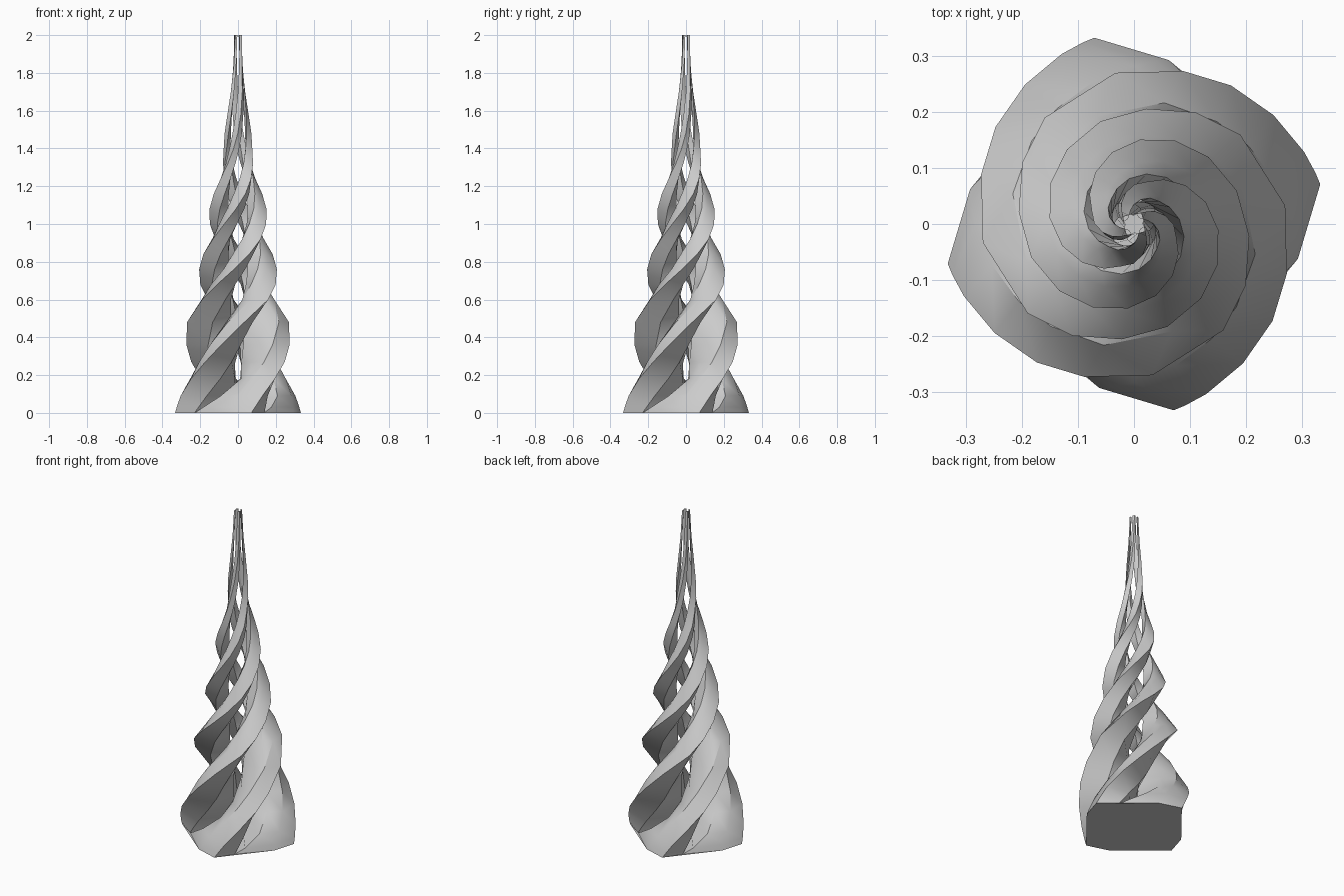
import bpy, bmesh, math
from mathutils import Vector

cube = bpy.data.objects.get("Cube")
if cube:
    bpy.data.objects.remove(cube, do_unlink=True)

grey = bpy.data.materials.new("plain grey")
grey.use_nodes = True
grey.diffuse_color = (0.6, 0.6, 0.6, 1)
grey.node_tree.nodes["Principled BSDF"].inputs["Base Color"].default_value = (0.6, 0.6, 0.6, 1)

# Height, turn in degrees, outer radius and inner radius of a strand
RINGS = [
    (0, 12, .34, .015), (.03, 15.5, .337, .016), (.09, 23, .33, .018), (.18, 38, .316, .02),
    (.27, 55, .302, .023), (.36, 72, .287, .03), (.48, 97, .272, .038), (.6, 130, .248, .046),
    (.68, 151, .228, .05), (.76, 174, .207, .052), (.84, 198, .193, .053), (.92, 222, .179, .053),
    (1, 244, .166, .053), (1.08, 266, .151, .052), (1.16, 287, .134, .05), (1.24, 307, .115, .048),
    (1.32, 326, .096, .045), (1.4, 343, .079, .042), (1.48, 359, .071, .038), (1.58, 375, .058, .033),
    (1.7, 391, .044, .026), (1.84, 405, .031, .02), (2, 416, .024, .014)]


def polar(radius, degrees, z):
    a = math.radians(degrees)
    return Vector((radius * math.cos(a), radius * math.sin(a), z))


def section(z, turn, outer, inner, offset):
    """Blade outline: crest, trailing shoulder, trailing flank, inner edge, leading flank."""
    turn += offset
    flare = max(0, 1 - z / .24)
    mid = inner + (outer - inner) * (.5 + .28 * flare)
    return [polar(outer, turn, z),
            polar(outer * (.82 + .06 * flare), turn - 21 - 3 * flare, z),
            polar(mid, turn - 31 - 40 * flare ** 2, z),
            polar(inner, turn - 4, z),
            polar(mid, turn + 23 - 4 * flare, z)]


def finish(name, bm):
    mesh = bpy.data.meshes.new(name)
    bm.to_mesh(mesh)
    bm.free()
    mesh.materials.append(grey)
    obj = bpy.data.objects.new(name, mesh)
    bpy.context.collection.objects.link(obj)
    return obj


# Four twisting strands, open at the foot where the floor closes them
strands = []
for i, side in enumerate(("left_side", "back", "right_side", "front")):
    bm = bmesh.new()
    loops = [[bm.verts.new(p) for p in section(*ring, 90 * i)] for ring in RINGS]
    for low, high in zip(loops, loops[1:]):
        for j in range(len(low)):
            k = (j + 1) % len(low)
            bm.faces.new((low[j], low[k], high[k], high[j]))
    bm.faces.new(loops[-1])
    bmesh.ops.recalc_face_normals(bm, faces=bm.faces)
    strands.append(finish("strand_" + side, bm))

# Eight-sided floor, facing down
bm = bmesh.new()
corners = []
for i in range(4):
    crest, shoulder = section(*RINGS[0], 90 * i)[:2]
    corners += [bm.verts.new(shoulder), bm.verts.new(crest)]
bm.faces.new(corners[::-1])
finish("floor", bm)

# Soft facets with a crisp crest
bpy.ops.object.select_all(action='DESELECT')
for obj in strands:
    obj.select_set(True)
bpy.context.view_layer.objects.active = strands[0]
bpy.ops.object.shade_smooth_by_angle(angle=math.radians(40))
